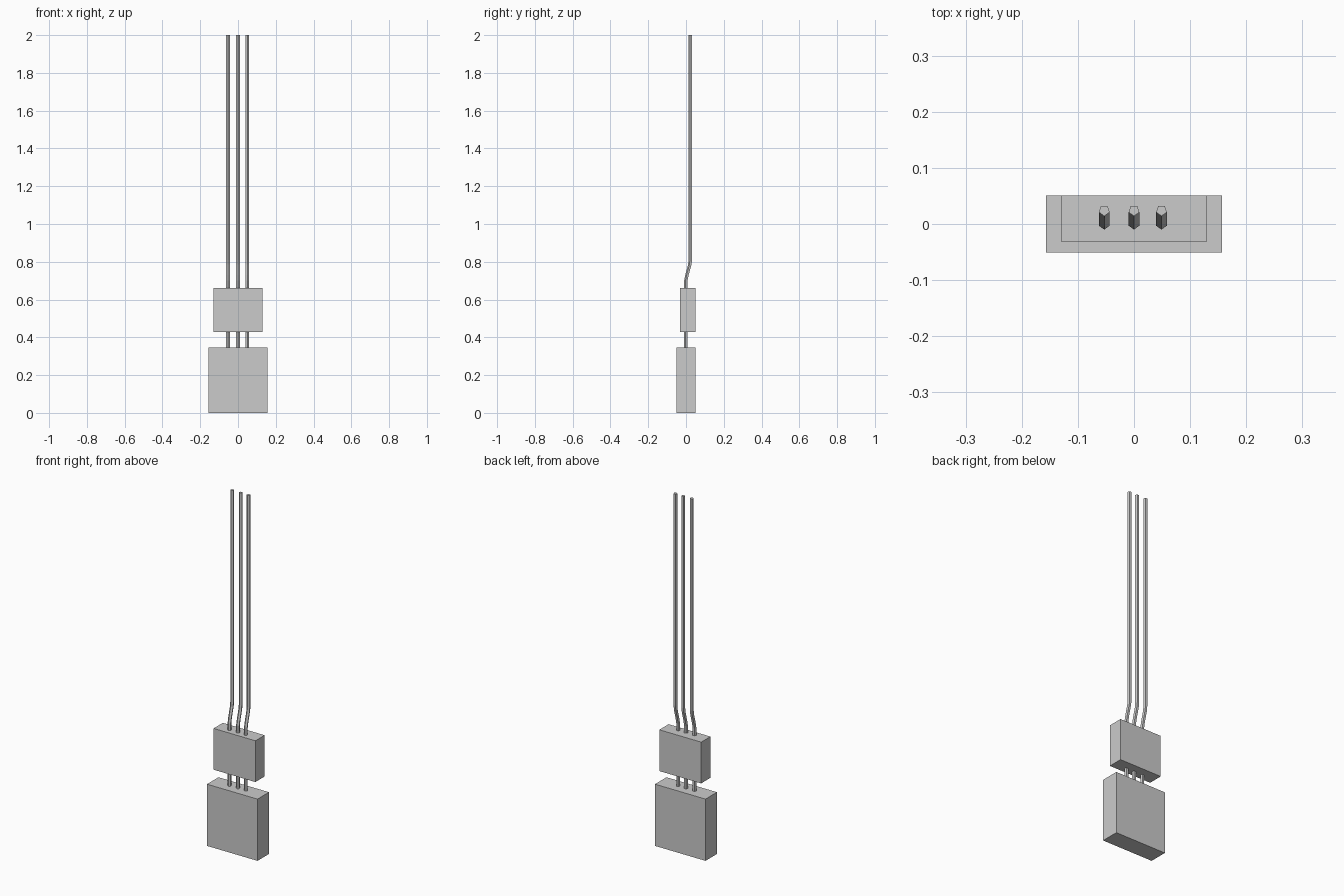
import bpy, bmesh
from math import sin, cos, pi

default = bpy.data.objects.get("Cube")
if default:
    bpy.data.objects.remove(default)

grey = bpy.data.materials.new("light_grey")
grey.use_nodes = True
colour = (0.6, 0.6, 0.6, 1)
grey.diffuse_color = colour
grey.node_tree.nodes["Principled BSDF"].inputs["Base Color"].default_value = colour


def add_object(name, bm):
    mesh = bpy.data.meshes.new(name)
    bm.to_mesh(mesh)
    bm.free()
    mesh.materials.append(grey)
    obj = bpy.data.objects.new(name, mesh)
    bpy.context.collection.objects.link(obj)
    return obj


def block(name, low, high):
    bm = bmesh.new()
    bmesh.ops.create_cube(bm, size=1)
    for v in bm.verts:
        v.co = [a + (c + 0.5) * (b - a) for a, b, c in zip(low, high, v.co)]
    return add_object(name, bm)


def wire(name, x, path, radius=0.01, sides=5):
    """Sweep a five-sided ring up a (y, z) path, with one corner to the front."""
    bm = bmesh.new()
    rings = []
    for y, z in path:
        angles = [-pi / 2 + 2 * pi * i / sides for i in range(sides)]
        rings.append([bm.verts.new((x + radius * cos(a), y + radius * sin(a), z))
                      for a in angles])
    for a, b in zip(rings, rings[1:]):
        for i in range(sides):
            j = (i + 1) % sides
            bm.faces.new((a[i], a[j], b[j], b[i]))
    bm.faces.new(rings[0][::-1])
    bm.faces.new(rings[-1])
    # The wire surface faces inward
    bmesh.ops.reverse_faces(bm, faces=bm.faces[:])
    return add_object(name, bm)


# Two plain connector housings, flush at the back
block("lower_housing", (-0.157, -0.051, 0), (0.157, 0.051, 0.347))
block("upper_housing", (-0.13, -0.031, 0.428), (0.13, 0.051, 0.66))

# Three wires through both housings, bent backward above the upper one
wire_path = [(0, 0.3), (0, 0.7), (0.006, 0.73), (0.021, 0.785), (0.024, 0.81), (0.024, 2)]
for name, x in (("right_wire", -0.053), ("middle_wire", 0), ("left_wire", 0.049)):
    wire(name, x, wire_path)
